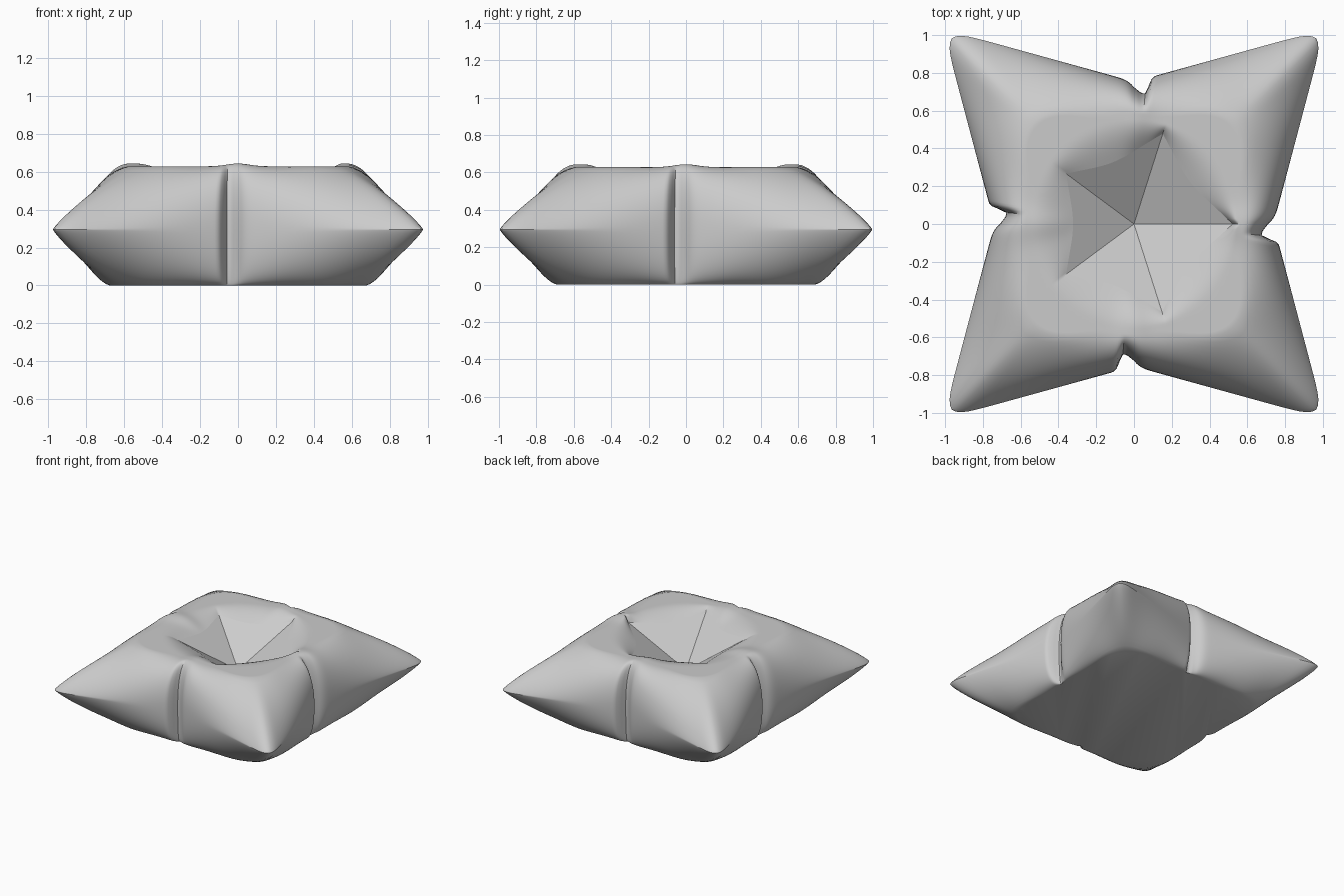
import bpy, bmesh
from math import sin, cos, pi, radians, exp

cube = bpy.data.objects.get("Cube")
if cube:
    bpy.data.objects.remove(cube)

STEPS = 360
SEAM_Z, TOP_Z = 0.295, 0.628
APEX_Z, RIM_Z = 0.34, 0.59
PIT_RADII = [0.53, 0.50, 0.45, 0.45, 0.485]

fabric = bpy.data.materials.new("grey_fabric")
fabric.use_nodes = True
GREY = (0.6, 0.6, 0.6, 1)
fabric.diffuse_color = GREY
fabric.node_tree.nodes["Principled BSDF"].inputs["Base Color"].default_value = GREY


def axis_angle(deg):
    """Angle to the nearest side middle, 0 to 45 degrees."""
    return radians(abs((deg + 45) % 90 - 45))


def cornerness(deg):
    """0 at the side middles, rising smoothly to 1 at the corners."""
    return sin(2 * radians(deg)) ** 2


def pinch(deg):
    """Lopsided fold in the middle of each side, 1 at its deepest."""
    d = (deg + 5 + 45) % 90 - 45
    return exp(-(d / (1.5 if d < 0 else 5)) ** 2)


def outline(deg):
    """Star-like seam with blunt corners and a fold in each side."""
    a = axis_angle(deg)
    line = 0.75 / (cos(a) - 0.27 * sin(a))
    return (line ** -40 + 1.39 ** -40) ** (-1 / 40) - 0.08 * pinch(deg)


def pit_rim(deg):
    """Radius and height of the five-sided pit's edge."""
    i, phi = int(deg // 72), radians(deg % 72)
    ra, rb = PIT_RADII[i], PIT_RADII[(i + 1) % 5]
    full = radians(72)
    chord = ra * rb * sin(full) / (ra * sin(phi) + rb * sin(full - phi))
    k = 1 - 0.1 * sin(pi * phi / full)
    return chord * k, APEX_Z + (RIM_Z - APEX_Z) * k


def profile(deg):
    """Radius and height pairs from the pit edge, over the seam, to the base."""
    c, big = cornerness(deg), outline(deg)
    n = 2.3 - 1.15 * c
    rim_r, rim_z = pit_rim(deg)
    top_r = max(0.58 + 0.18 * c * c, rim_r + 0.04)
    base_r = min(0.68 + 0.2 * c * c, big - 0.02)
    dish_r = max(0.55, rim_r + 0.04)
    crest = TOP_Z + 0.015 * exp(-(axis_angle(deg) / 0.15) ** 2)
    pts = []
    for i in range(14):
        r = rim_r + (top_r - rim_r) * i / 14
        t = min(1, (r - rim_r) / (dish_r - rim_r))
        pts.append((r, rim_z + (crest - rim_z) * sin(t * pi / 2)))
    for i in range(16):
        u = sin(i / 16 * pi / 2)
        pts.append((top_r + (big - top_r) * u,
                    SEAM_Z + (crest - SEAM_Z) * (1 - u ** n) ** (1 / n)))
    for i in range(17):
        u = sin((16 - i) / 16 * pi / 2)
        pts.append((base_r + (big - base_r) * u,
                    SEAM_Z * (1 - (1 - u ** n) ** (1 / n))))
    return pts


def add_object(name, bm):
    mesh = bpy.data.meshes.new(name)
    bmesh.ops.recalc_face_normals(bm, faces=bm.faces)
    bm.to_mesh(mesh)
    bm.free()
    mesh.materials.append(fabric)
    obj = bpy.data.objects.new(name, mesh)
    bpy.context.collection.objects.link(obj)
    return obj


def place(deg, r, z):
    return (r * cos(radians(deg)) * 0.985, r * sin(radians(deg)) * 1.005, z)


# Cushion body: profiles swept around the centre, closed by a flat base
angles = [i * 360 / STEPS for i in range(STEPS)]
bm = bmesh.new()
columns = [[bm.verts.new(place(d, r, z)) for r, z in profile(d)] for d in angles]
for i, col in enumerate(columns):
    nxt = columns[(i + 1) % STEPS]
    for j in range(len(col) - 1):
        bm.faces.new((col[j], col[j + 1], nxt[j + 1], nxt[j]))
bm.faces.new([col[-1] for col in columns])
body = add_object("cushion_body", bm)

# Pit: five flat facets meeting at a point
bm = bmesh.new()
apex = bm.verts.new((0, 0, APEX_Z))
rim = [bm.verts.new(place(d, *pit_rim(d))) for d in angles]
for i in range(STEPS):
    bm.faces.new((apex, rim[i], rim[(i + 1) % STEPS]))
pit = add_object("pit_facets", bm)
if sum(f.normal.z for f in pit.data.polygons) < 0:
    pit.data.flip_normals()

# Smooth cloth, crisp base edge
bpy.ops.object.select_all(action='DESELECT')
body.select_set(True)
bpy.context.view_layer.objects.active = body
bpy.ops.object.shade_smooth_by_angle(angle=radians(32))
